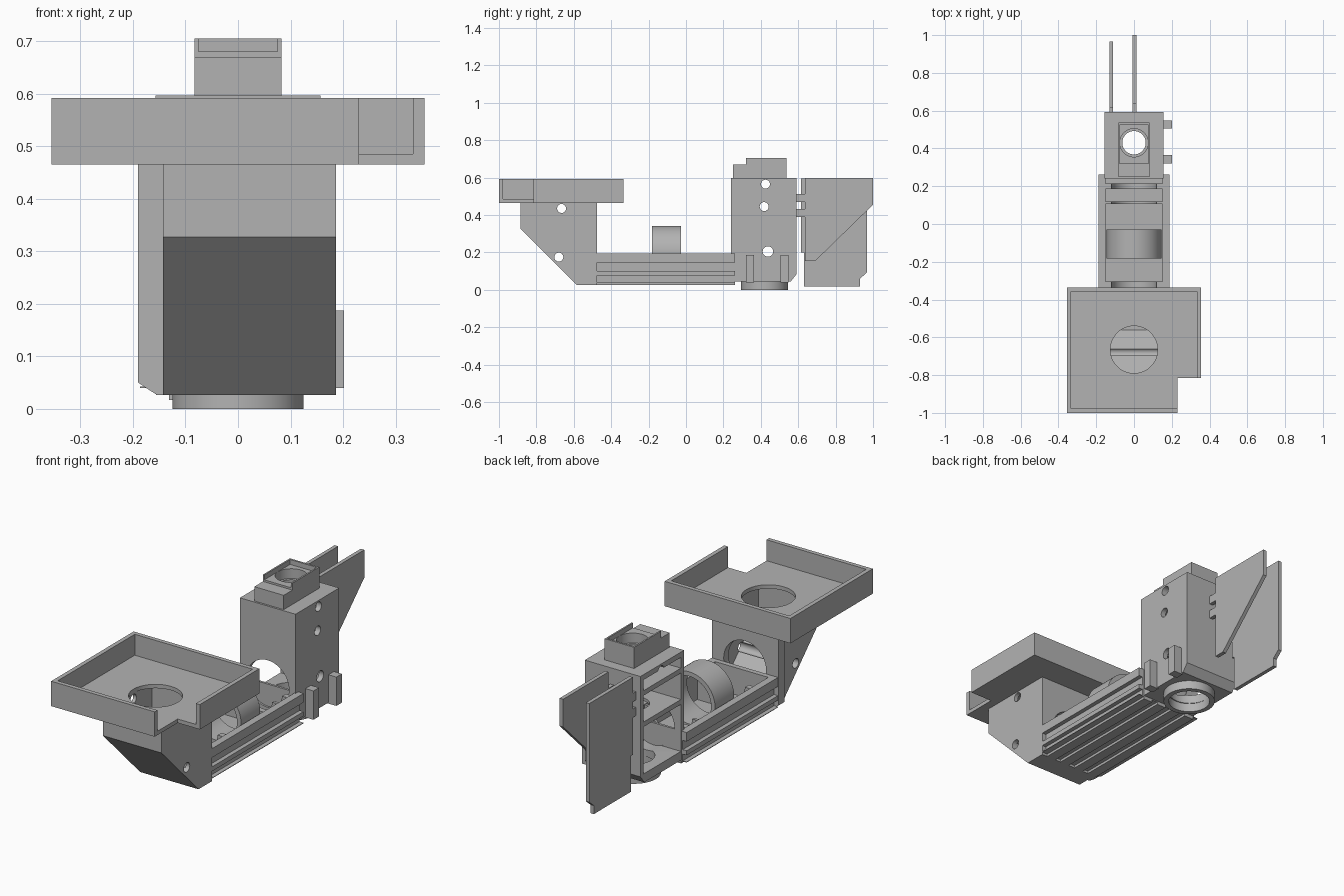
import bpy, bmesh
from math import cos, sin, tau

cube = bpy.data.objects.get("Cube")
if cube:
    bpy.data.objects.remove(cube, do_unlink=True)

grey = bpy.data.materials.new("plain_grey")
grey.use_nodes = True
colour = (0.45, 0.45, 0.45, 1)
grey.diffuse_color = colour
grey.node_tree.nodes["Principled BSDF"].inputs["Base Color"].default_value = colour
parts = []


def prism(name, axis, pts, lo, hi):
    """Extrude a 2D outline along an axis: x uses (y,z), y uses (x,z), z uses (x,y)."""
    place = {"x": lambda p, t: (t, p[0], p[1]),
             "y": lambda p, t: (p[0], t, p[1]),
             "z": lambda p, t: (p[0], p[1], t)}[axis]
    bm = bmesh.new()
    rings = [[bm.verts.new(place(p, t)) for p in pts] for t in (lo, hi)]
    n = len(pts)
    bm.faces.new(rings[0])
    bm.faces.new(rings[1])
    for i in range(n):
        j = (i + 1) % n
        bm.faces.new((rings[0][i], rings[0][j], rings[1][j], rings[1][i]))
    bmesh.ops.recalc_face_normals(bm, faces=bm.faces)
    mesh = bpy.data.meshes.new(name)
    bm.to_mesh(mesh)
    bm.free()
    mesh.materials.append(grey)
    ob = bpy.data.objects.new(name, mesh)
    bpy.context.collection.objects.link(ob)
    parts.append(ob)
    return ob


def box(name, x, y, z):
    return prism(name, "z", [(x[0], y[0]), (x[1], y[0]), (x[1], y[1]), (x[0], y[1])], *z)


def rod(name, axis, centre, r, lo, hi, sides=48):
    pts = [(centre[0] + r * cos(tau * i / sides), centre[1] + r * sin(tau * i / sides))
           for i in range(sides)]
    return prism(name, axis, pts, lo, hi)


def cut(ob, *cutters):
    """Subtract each cutter in turn and discard it."""
    for c in cutters:
        mod = ob.modifiers.new("cut", "BOOLEAN")
        mod.operation, mod.solver, mod.object = "DIFFERENCE", "EXACT", c
        graph = bpy.context.evaluated_depsgraph_get()
        graph.update()
        mesh = bpy.data.meshes.new_from_object(ob.evaluated_get(graph))
        ob.modifiers.clear()
        ob.data = mesh
        parts.remove(c)
        bpy.data.objects.remove(c, do_unlink=True)
    return ob


# Tray with a corner notch that leaves the walls open
L, F, B, T = 0.355, -1.0, -0.335, 0.022
NX, NY = 0.23, -0.815
tray = prism("tray", "z", [(-L, F), (NX, F), (NX, NY), (L, NY), (L, B), (-L, B)], 0.465, 0.592)
cut(tray,
    box("c", (T - L, L - T), (F + T, B - T), (0.485, 0.7)),
    rod("c", "z", (0, -0.665), 0.125, 0.4, 0.55))

# Mirror housing under the tray, hollow, with a sloped front
housing = prism("mirror_housing", "x", [(-0.885, 0.465), (-0.885, 0.327), (-0.585, 0.027),
                                        (-0.475, 0.027), (-0.475, 0.465)], -0.143, 0.187)
cut(housing,
    prism("c", "x", [(-0.82, 0.5), (-0.82, 0.32), (-0.56, 0.06), (-0.515, 0.06),
                     (-0.515, 0.5)], -0.125, 0.165),
    rod("c", "y", (0, 0.21), 0.12, -0.55, -0.4),
    rod("c", "x", (-0.665, 0.435), 0.024, -0.3, 0.3, 24),
    rod("c", "x", (-0.68, 0.175), 0.024, -0.3, 0.3, 24))
flange = prism("housing_flange", "y", [(-0.19, 0.465), (-0.19, 0.05), (-0.155, 0.027),
                                       (-0.142, 0.027), (-0.142, 0.465)], -0.525, -0.475)

# Base channel with grooved sides
base = box("base_channel", (-0.187, 0.187), (-0.476, 0.262), (0.04, 0.193))
cut(base, box("c", (-0.15, 0.15), (-0.45, 0.25), (0.055, 0.3)))
for s in (-1, 1):
    side = sorted((s * 0.165, s * 0.3))
    for z in ((0.1, 0.147), (0.043, 0.077)):
        cut(base, box("c", side, (-0.6, 0.5), z))
for i, x in enumerate((-0.13, -0.045, 0.045, 0.13)):
    box(f"base_runner_{i}", (x - 0.026, x + 0.026), (-0.476, 0.262), (0.027, 0.041))

# Round saddles across the channel, and the lens ring
for i, (a, b) in enumerate(((-0.335, -0.305), (0.105, 0.12), (0.185, 0.215))):
    saddle = box(f"lens_saddle_{i}", (-0.151, 0.151), (a, b), (0.05, 0.19))
    cut(saddle, rod("c", "y", (0, 0.2), 0.12, a - 0.1, b + 0.1))
ring = rod("lens_ring", "y", (0, 0.197), 0.145, -0.182, -0.028, 64)
cut(ring, rod("c", "y", (0, 0.197), 0.122, -0.3, 0.1, 64))

# Tower, open on one side, with shelves and bores
tower = prism("tower", "x", [(0.24, 0.045), (0.56, 0.045), (0.592, 0.085),
                             (0.592, 0.597), (0.24, 0.597)], -0.157, 0.157)
cut(tower,
    box("c", (-0.3, 0.13), (0.265, 0.567), (0.09, 0.33)),
    box("c", (-0.3, 0.13), (0.265, 0.567), (0.355, 0.49)),
    box("c", (-0.3, 0.13), (0.265, 0.567), (0.515, 0.57)),
    rod("c", "y", (0, 0.2), 0.12, 0.1, 0.4),
    rod("c", "z", (0, 0.425), 0.1, -0.1, 0.34),
    rod("c", "z", (0, 0.425), 0.075, 0.3, 0.8))
for y, z, r in ((0.425, 0.565, 0.024), (0.418, 0.445, 0.024), (0.438, 0.205, 0.028)):
    cut(tower, rod("c", "x", (y, z), r, -0.4, 0.4, 24))
foot = rod("tower_foot_ring", "z", (0, 0.42), 0.125, 0, 0.046)
cut(foot, rod("c", "z", (0, 0.42), 0.1, -0.1, 0.2))
prism("mirror_wedge", "x", [(0.26, 0.085), (0.54, 0.085), (0.54, 0.1), (0.285, 0.26),
                            (0.26, 0.26)], 0.118, 0.132)

# Stepped cap with a shallow socket
cap = prism("tower_cap", "x", [(0.25, 0.596), (0.537, 0.596), (0.537, 0.705),
                               (0.32, 0.705), (0.32, 0.67), (0.25, 0.67)], -0.083, 0.083)
cut(cap,
    box("c", (-0.075, 0.075), (0.3, 0.527), (0.68, 0.8)),
    rod("c", "z", (0, 0.43), 0.075, 0.63, 0.8),
    rod("c", "z", (0, 0.43), 0.062, 0.5, 0.8))

# Side pegs
for i, y in enumerate((0.342, 0.527)):
    box(f"side_peg_{i}", (0.15, 0.202), (y - 0.022, y + 0.022), (0.04, 0.187))

# Rear plates and the tabs that hold them
prism("rear_plate_full", "x", [(0.63, 0.017), (0.93, 0.017), (0.93, 0.06), (0.967, 0.092),
                               (0.967, 0.595), (0.615, 0.595), (0.615, 0.2), (0.63, 0.2)],
      -0.131, -0.111)
prism("rear_plate_wing", "x", [(0.635, 0.155), (0.692, 0.155), (1.0, 0.455), (1.0, 0.597),
                               (0.635, 0.597)], -0.007, 0.013)
for name, x in (("full", -0.131), ("wing", -0.007)):
    for i, z in enumerate((0.39, 0.47)):
        box(f"{name}_plate_tab_{i}", (x, x + 0.02), (0.59, 0.64), (z, z + 0.043))

# Smooth the round walls, keep edges sharp
bpy.ops.object.select_all(action="DESELECT")
for ob in parts:
    ob.select_set(True)
bpy.context.view_layer.objects.active = parts[0]
bpy.ops.object.shade_smooth_by_angle()
